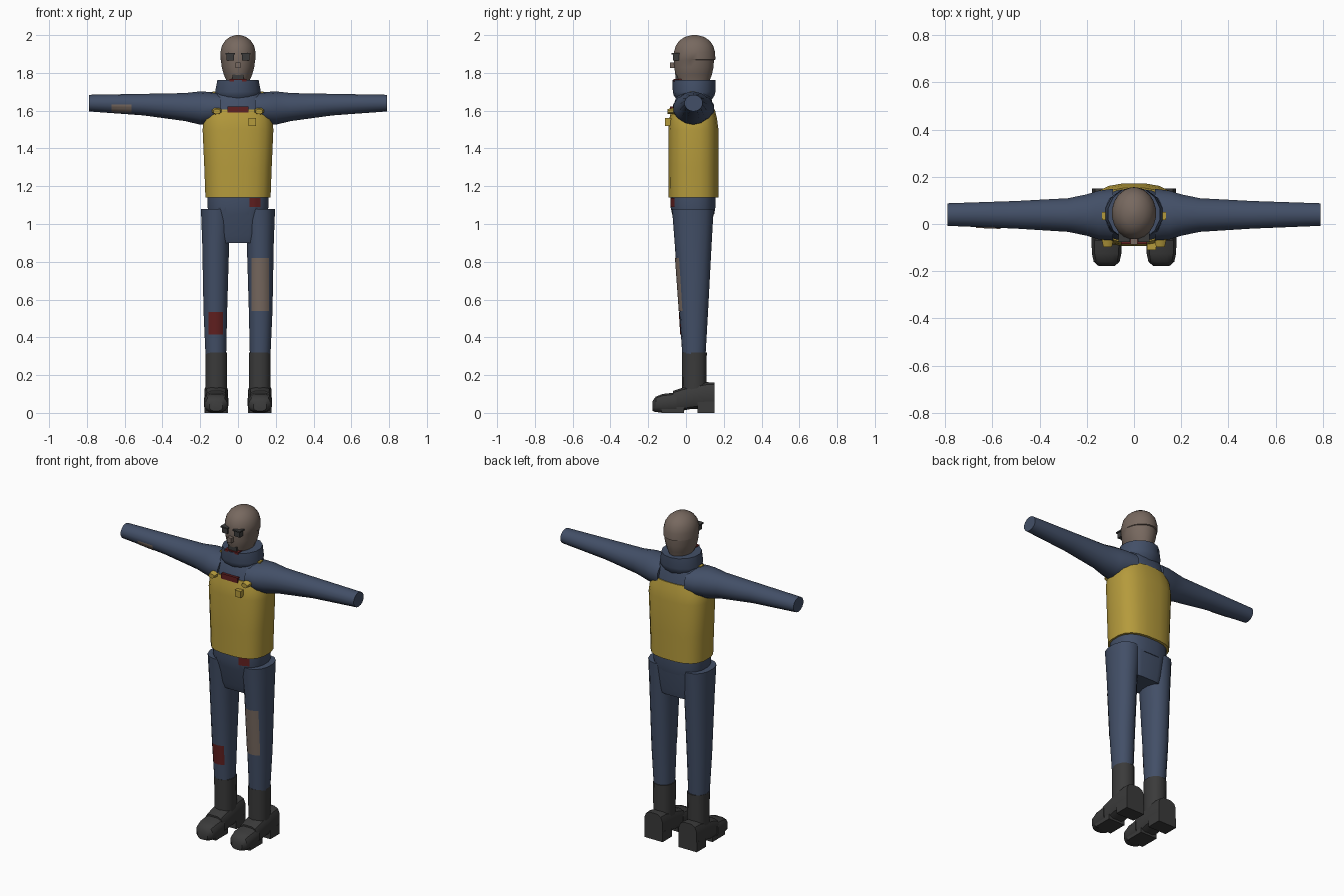
import bpy, bmesh, math
from mathutils import Vector
from mathutils.bvhtree import BVHTree


def material(name, rgb):
    m = bpy.data.materials.new(name)
    m.diffuse_color = (*rgb, 1)
    return m


BLUE = material("navy cloth", (0.055, 0.078, 0.135))
YELLOW = material("yellow vest", (0.46, 0.325, 0.045))
SKIN = material("tan brown", (0.185, 0.14, 0.115))
DARK = material("charcoal", (0.043, 0.043, 0.043))
RED = material("dark red", (0.12, 0.014, 0.014))


def finish(name, bm, mat, angle=35):
    bmesh.ops.recalc_face_normals(bm, faces=bm.faces[:])
    me = bpy.data.meshes.new(name)
    bm.to_mesh(me)
    bm.free()
    me.materials.append(mat)
    ob = bpy.data.objects.new(name, me)
    bpy.context.collection.objects.link(ob)
    bpy.ops.object.select_all(action='DESELECT')
    ob.select_set(True)
    bpy.context.view_layer.objects.active = ob
    if angle:
        bpy.ops.object.shade_smooth_by_angle(angle=math.radians(angle))
    return ob


def loft(name, mat, rings, axis='z', sides=16, power=2.0, angle=35):
    """Rings are (position along axis, centre u, centre v, radius u, radius v)."""
    bm = bmesh.new()
    loops = []
    for t, cu, cv, ru, rv in rings:
        loop = []
        for i in range(sides):
            a = 2 * math.pi * (i + 0.5) / sides
            c, s = math.cos(a), math.sin(a)
            u = cu + ru * math.copysign(abs(c) ** (2 / power), c)
            v = cv + rv * math.copysign(abs(s) ** (2 / power), s)
            loop.append(bm.verts.new({'z': (u, v, t), 'x': (t, u, v), 'y': (u, t, v)}[axis]))
        loops.append(loop)
    for a, b in zip(loops, loops[1:]):
        for i in range(sides):
            j = (i + 1) % sides
            bm.faces.new((a[i], a[j], b[j], b[i]))
    bm.faces.new(loops[0])
    bm.faces.new(loops[-1])
    return finish(name, bm, mat, angle)


def box(name, mat, x0, x1, y0, y1, z0, z1):
    bm = bmesh.new()
    bmesh.ops.create_cube(bm, size=1)
    for v in bm.verts:
        v.co = ((x0 + x1) / 2 + v.co.x * (x1 - x0),
                (y0 + y1) / 2 + v.co.y * (y1 - y0),
                (z0 + z1) / 2 + v.co.z * (z1 - z0))
    return finish(name, bm, mat, 0)


def patch(name, mat, target, x0, x1, z0, z1, n=6):
    """Cloth patch draped on the front of the target."""
    src = bmesh.new()
    src.from_mesh(target.data)
    tree = BVHTree.FromBMesh(src)
    bm = bmesh.new()
    grid = []
    for k in range(n + 1):
        row = []
        for i in range(n + 1):
            x, z = x0 + (x1 - x0) * i / n, z0 + (z1 - z0) * k / n
            hit = tree.ray_cast(Vector((x, -2, z)), Vector((0, 1, 0)))[0]
            row.append(bm.verts.new((x, hit.y - 0.004, z)) if hit else None)
        grid.append(row)
    for k in range(n):
        for i in range(n):
            q = (grid[k][i], grid[k][i + 1], grid[k + 1][i + 1], grid[k + 1][i])
            if all(q):
                bm.faces.new(q)
    src.free()
    ob = finish(name, bm, mat)
    if ob.data.polygons and ob.data.polygons[0].normal.y > 0:
        ob.data.flip_normals()
    return ob


# Head: jaw and skull with a slight step at the back
loft("head", SKIN, [
    (1.68, 0, 0.045, 0.055, 0.070), (1.755, 0, 0.040, 0.060, 0.085),
    (1.79, 0, 0.040, 0.076, 0.098), (1.83, 0, 0.042, 0.087, 0.105),
    (1.868, 0, 0.042, 0.092, 0.107), (1.870, 0, 0.046, 0.094, 0.111),
    (1.91, 0, 0.045, 0.094, 0.110), (1.945, 0, 0.045, 0.086, 0.100),
    (1.972, 0, 0.045, 0.068, 0.080), (1.990, 0, 0.045, 0.044, 0.052),
    (2.0, 0, 0.045, 0.012, 0.014)], sides=20, angle=30)

# Face
box("nose", SKIN, -0.014, 0.014, -0.086, -0.05, 1.825, 1.855)
box("mouth", DARK, -0.030, 0.030, -0.056, 0.0, 1.762, 1.792)
for s, side in ((-1, "left"), (1, "right")):
    xa, xb = sorted((s * 0.022, s * 0.060))
    box("eye_" + side, DARK, xa, xb, -0.070, -0.02, 1.866, 1.898)
    box("brow_" + side, DARK, xa - 0.006, xb + 0.006, -0.077, -0.02, 1.898, 1.906)

# Collar and scarf
collar = loft("collar", BLUE, [
    (1.65, 0, 0.045, 0.095, 0.085), (1.68, 0, 0.043, 0.122, 0.108),
    (1.70, 0, 0.043, 0.124, 0.113), (1.762, 0, 0.043, 0.112, 0.114)], sides=14, angle=30)
box("scarf", RED, -0.045, 0.045, -0.066, 0.0, 1.755, 1.767)

# Upper body, vest and waist
chest = loft("chest", BLUE, [
    (1.48, 0, 0.038, 0.170, 0.122), (1.58, 0, 0.038, 0.158, 0.118),
    (1.62, 0, 0.038, 0.150, 0.108), (1.665, 0, 0.040, 0.142, 0.095),
    (1.70, 0, 0.042, 0.115, 0.080)], sides=20, power=2.5)
vest = loft("vest", YELLOW, [
    (1.14, 0, 0.039, 0.174, 0.133), (1.30, 0, 0.039, 0.180, 0.134),
    (1.50, 0, 0.039, 0.189, 0.134), (1.56, 0, 0.038, 0.182, 0.127),
    (1.605, 0, 0.038, 0.160, 0.116)], sides=20, power=2.7)
waist = loft("waist", BLUE, [
    (1.05, 0, 0.038, 0.155, 0.112), (1.09, 0, 0.037, 0.163, 0.120),
    (1.15, 0, 0.037, 0.163, 0.120)], sides=20, power=2.6)
patch("waist_patch", RED, waist, 0.06, 0.12, 1.09, 1.138)
box("badge", YELLOW, 0.055, 0.094, -0.110, -0.08, 1.52, 1.56)
box("neck_patch", RED, -0.055, 0.055, -0.084, -0.05, 1.59, 1.622)

# Pelvis
loft("pelvis", BLUE, [
    (0.90, 0, 0.046, 0.101, 0.080), (0.94, 0, 0.043, 0.108, 0.092),
    (1.09, 0, 0.036, 0.125, 0.114)], sides=16, power=5)

for s, side in ((-1, "left"), (1, "right")):
    # Vest straps
    loft("strap_front_" + side, YELLOW, [
        (-0.098, s * 0.112, 1.595, 0.020, 0.014), (-0.050, s * 0.112, 1.600, 0.030, 0.021)],
        axis='y', sides=8)
    box("strap_top_" + side, YELLOW, s * 0.127 - 0.009, s * 0.127 + 0.009,
        0.018, 0.050, 1.675, 1.702)
    # Sleeves
    arm = loft("sleeve_" + side, BLUE, [
        (s * 0.09, 0.040, 1.612, 0.112, 0.082), (s * 0.15, 0.038, 1.613, 0.106, 0.086),
        (s * 0.20, 0.038, 1.614, 0.090, 0.088), (s * 0.28, 0.038, 1.619, 0.073, 0.074),
        (s * 0.50, 0.039, 1.632, 0.060, 0.057), (s * 0.79, 0.040, 1.640, 0.049, 0.044)],
        axis='x', sides=14)
    # Trouser legs
    leg = loft("leg_" + side, BLUE, [
        (0.28, s * 0.117, 0.042, 0.055, 0.060), (0.54, s * 0.120, 0.041, 0.064, 0.076),
        (0.90, s * 0.118, 0.038, 0.073, 0.098), (1.08, s * 0.112, 0.036, 0.086, 0.110)],
        sides=14, power=2.2)
    if s < 0:
        patch("shin_patch", RED, leg, -0.155, -0.080, 0.415, 0.535)
        patch("sleeve_patch", SKIN, arm, -0.67, -0.565, 1.590, 1.632)
    else:
        patch("knee_patch", SKIN, leg, 0.072, 0.164, 0.54, 0.82)
    # Boots: shaft, foot and heel
    loft("boot_shaft_" + side, DARK, [
        (0.10, s * 0.115, 0.044, 0.058, 0.064), (0.32, s * 0.115, 0.044, 0.059, 0.066)],
        sides=14, power=2.2)
    loft("boot_toe_" + side, DARK, [
        (-0.178, s * 0.116, 0.036, 0.035, 0.026), (-0.160, s * 0.116, 0.045, 0.056, 0.042),
        (-0.125, s * 0.116, 0.051, 0.064, 0.050), (-0.05, s * 0.116, 0.057, 0.066, 0.053)],
        axis='y', sides=12, power=3)
    loft("boot_foot_" + side, DARK, [
        (-0.070, s * 0.116, 0.062, 0.060, 0.055), (-0.020, s * 0.116, 0.072, 0.062, 0.062),
        (0.030, s * 0.116, 0.083, 0.064, 0.063), (0.110, s * 0.116, 0.092, 0.064, 0.072),
        (0.150, s * 0.116, 0.092, 0.062, 0.071)],
        axis='y', sides=12, power=3.2)
    box("boot_heel_" + side, DARK, s * 0.116 - 0.062, s * 0.116 + 0.062, 0.06, 0.15, 0.0, 0.06)
    box("boot_sole_" + side, DARK, s * 0.116 - 0.056, s * 0.116 + 0.056, -0.13, -0.01, 0.0, 0.03)
